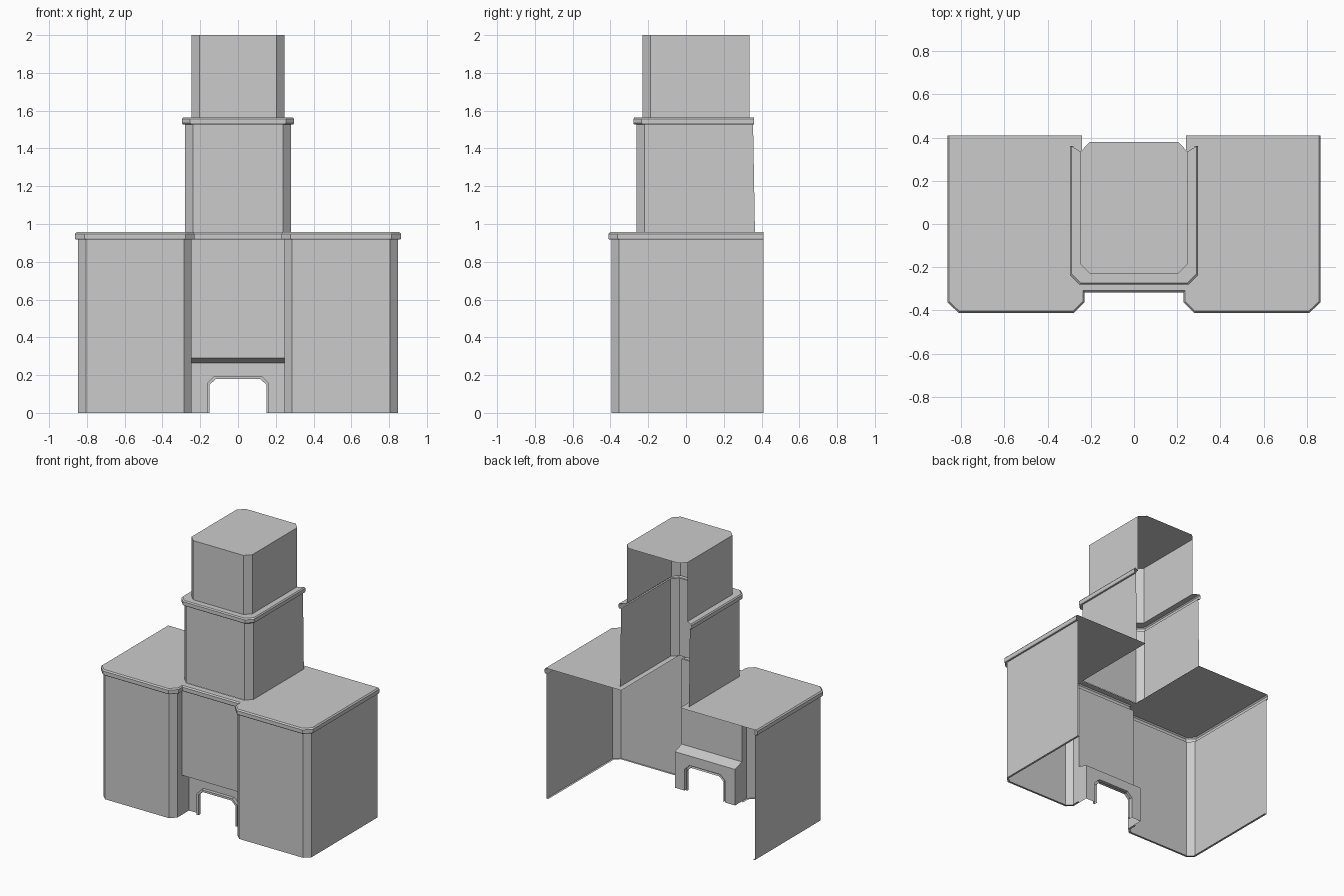
import bpy

if "Cube" in bpy.data.objects:
    bpy.data.objects.remove(bpy.data.objects["Cube"])


def build(name, loops, faces=()):
    """Right half: skin each list of loops, add single faces, mirror across x."""
    verts, polys = [], []
    for rows in loops:
        base, n = len(verts), len(rows[0])
        for row in rows:
            verts += row
        for r in range(len(rows) - 1):
            for i in range(n - 1):
                a = base + r * n + i
                polys.append((a, a + n, a + n + 1, a + 1))
    for f in faces:
        polys.append(tuple(range(len(verts), len(verts) + len(f))))
        verts += f
    me = bpy.data.meshes.new(name)
    me.from_pydata(verts, [], polys)
    me.update()
    ob = bpy.data.objects.new(name, me)
    bpy.context.collection.objects.link(ob)
    m = ob.modifiers.new("mirror", 'MIRROR')
    m.use_clip = True
    m.merge_threshold = 0.0005
    return ob


def wing(o, z):
    """Plan of the right wing, grown outward by o."""
    k = 0.4 * o
    return [(.847 + o, .41, z), (.847 + o, -.355 - k, z), (.805 + k, -.395 - o, z),
            (.285 - k, -.395 - o, z), (.245 - o, -.355 - k, z), (.245 - o, -.30 - o, z)]


def base(o, z):
    """Wing plan carried on to the centre line."""
    return wing(o, z) + [(0, -.30 - o, z)]


def tier(x, front, back, z, c=.043):
    """Half plan of a tower tier with a chamfered front corner."""
    return [(x, back, z), (x, front + c, z), (x - c, front, z), (0, front, z)]


# Wing walls with a thin bottom lip
build("wing_walls", [[wing(-.015, 0), wing(0, 0), wing(0, .917)]])

# Lower cornice
build("lower_cornice", [[base(o, z) for o, z in
      ((0, .917), (.012, .917), (.016, .924), (.016, .948), (.008, .957))]])

# Lower roof, open under the tower
top = base(.008, .957)
roof = top + [(0, -.265, .957), (.24, -.265, .957), (.24, .41, .957)]
build("lower_roof", [], [roof[::-1]])

# Recessed centre wall with its undercut
yf, yb, xw = -.30, -.22, .245
build("centre_wall", [[[(xw, y, z), (0, y, z)] for y, z in
      ((yb, .265), (yf, .29), (yf, .917))]],
      [[(xw, yf, 0), (xw, yf, .29), (xw, yb, .265), (xw, yb, 0)]])


def arch(i, y):
    """Half outline of the doorway, shrunk by i."""
    return [(.165 - i, y, 0), (.165 - i, y, .157 - i * .5),
            (.125 - i * .5, y, .195 - i), (0, y, .195 - i)]


# Door panel and raised door surround
outer = [(xw, yb, 0), (xw, yb, .157), (xw, yb, .265), (0, yb, .265)]
build("door_panel", [[outer, arch(0, yb)]])
build("door_surround", [[arch(0, yb), arch(0, yb - .025),
                         arch(.015, yb - .025), arch(.015, yb)]])

# Middle tower tier
build("middle_tier_walls", [[tier(.28, -.263, .365, .957), tier(.28, -.263, .355, 1.527)]])

# Middle cornice and ledge up to the upper tier
build("middle_cornice", [[tier(.28 + o, -.263 - o, .36, z) for o, z in
      ((0, 1.527), (.012, 1.527), (.016, 1.534), (.016, 1.557), (.009, 1.565))]
      + [tier(.247, -.23, .335, 1.565)]])

# Upper tier walls and flat roof with chamfered back corners
build("upper_tier_walls", [[tier(.247, -.23, .335, 1.565), tier(.247, -.23, .335, 2)]])
cap = [(0, .38, 2), (.204, .38, 2)] + tier(.247, -.23, .335, 2)
build("upper_roof", [], [cap[::-1]])
